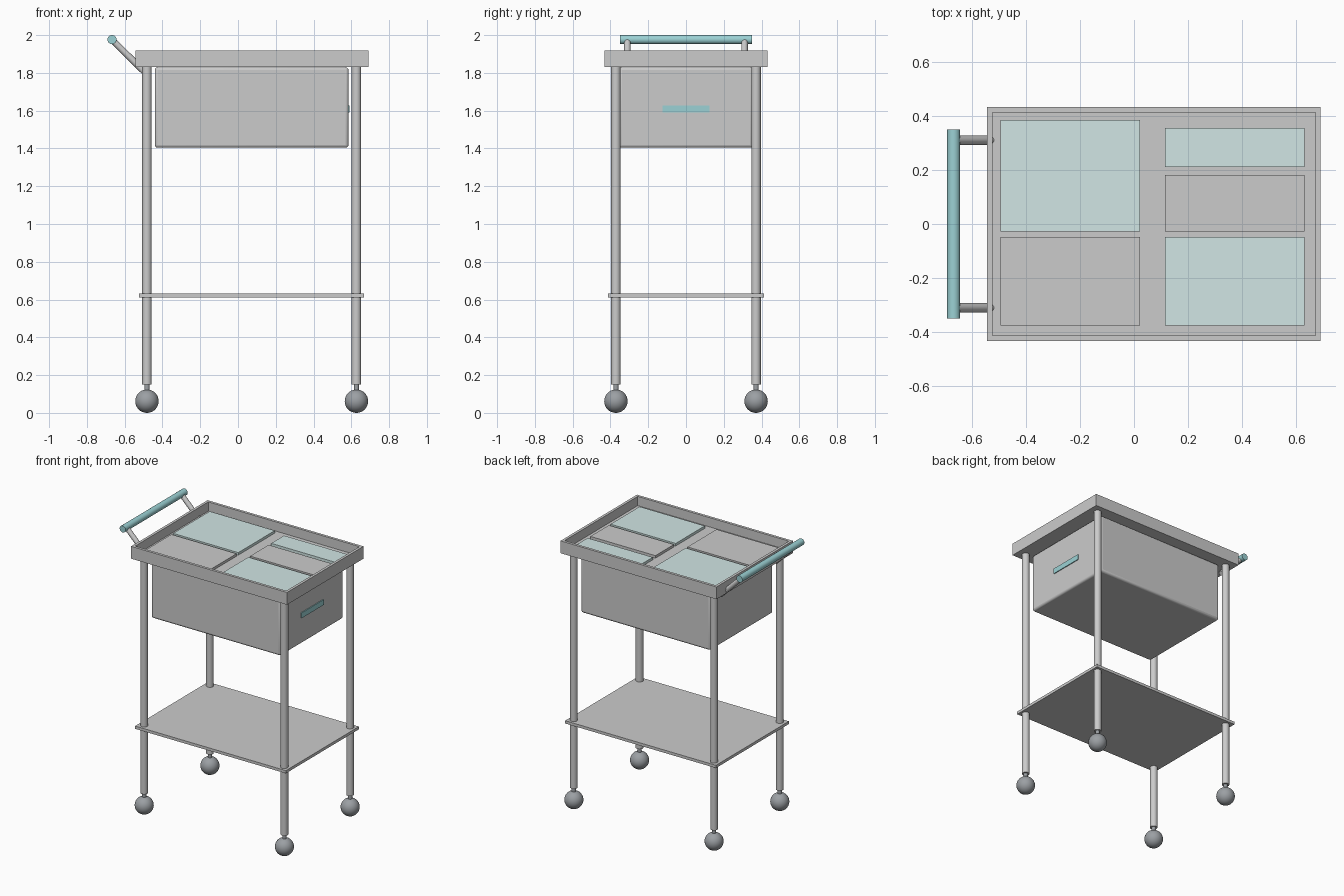
import bpy
from mathutils import Vector

if "Cube" in bpy.data.objects:
    bpy.data.objects.remove(bpy.data.objects["Cube"])


def material(name, rgb):
    m = bpy.data.materials.new(name)
    m.diffuse_color = (*rgb, 1)
    m.use_nodes = True
    m.node_tree.nodes["Principled BSDF"].inputs["Base Color"].default_value = m.diffuse_color
    return m


TEAL = material("teal", (0.33, 0.64, 0.66))
PALE_TEAL = material("pale_teal", (0.64, 0.79, 0.78))
PALE_GREY = material("pale_grey", (0.78, 0.79, 0.80))
RUBBER = material("rubber", (0.33, 0.35, 0.37))


def finish(name, mat=None):
    o = bpy.context.object
    o.name = name
    if mat:
        o.data.materials.append(mat)
    return o


def box(name, lo, hi, mat=None, bevel=0):
    lo, hi = Vector(lo), Vector(hi)
    bpy.ops.mesh.primitive_cube_add(size=1, location=(lo + hi) / 2)
    o = finish(name, mat)
    o.scale = hi - lo
    bpy.ops.object.transform_apply(location=False, rotation=False, scale=True)
    if bevel:
        b = o.modifiers.new("bevel", 'BEVEL')
        b.width, b.segments = bevel, 3
        bpy.ops.object.shade_smooth_by_angle()
    return o


def rod(name, a, b, r, mat=None, sides=24):
    a, b = Vector(a), Vector(b)
    bpy.ops.mesh.primitive_cylinder_add(
        vertices=sides, radius=r, depth=(b - a).length, location=(a + b) / 2,
        rotation=(b - a).to_track_quat('Z', 'Y').to_euler())
    o = finish(name, mat)
    bpy.ops.object.shade_smooth_by_angle()
    return o


# Top tray: a block with an inset, sunken floor
tray = box("top_tray", (-0.543, -0.432, 1.83), (0.69, 0.432, 1.918))
cutter = box("tray_cutter", (-0.524, -0.413, 1.852), (0.671, 0.413, 2.0))
cutter.hide_render = True
cutter.hide_viewport = True
cut = tray.modifiers.new("recess", 'BOOLEAN')
cut.object, cut.operation, cut.solver = cutter, 'DIFFERENCE', 'EXACT'

# Raised panels on the tray floor: x range, y range, colour
LEFT, RIGHT = (-0.493, 0.022), (0.115, 0.63)
panels = [
    (LEFT, (-0.028, 0.384), PALE_TEAL),
    (LEFT, (-0.376, -0.048), PALE_GREY),
    (RIGHT, (0.211, 0.356), PALE_TEAL),
    (RIGHT, (-0.028, 0.181), PALE_GREY),
    (RIGHT, (-0.376, -0.048), PALE_TEAL),
]
for i, (xs, ys, mat) in enumerate(panels):
    box(f"tray_panel_{i + 1}", (xs[0], ys[0], 1.85), (xs[1], ys[1], 1.87), mat)

# Drawer box with its pull
box("drawer_box", (-0.44, -0.355, 1.404), (0.585, 0.355, 1.83), bevel=0.015)
box("drawer_pull", (0.575, -0.125, 1.59), (0.591, 0.125, 1.628), TEAL)

# Lower shelf
box("lower_shelf", (-0.525, -0.412, 0.611), (0.667, 0.412, 0.631), PALE_GREY)

# Legs with ball casters
for xn, x in (("left", -0.482), ("right", 0.627)):
    for yn, y in (("front", -0.371), ("back", 0.371)):
        tag = f"{yn}_{xn}"
        rod(f"leg_{tag}", (x, y, 0.15), (x, y, 1.84), 0.025)
        rod(f"caster_stem_{tag}", (x, y, 0.08), (x, y, 0.16), 0.014, RUBBER, 16)
        bpy.ops.mesh.primitive_uv_sphere_add(
            segments=32, ring_count=16, radius=0.062, location=(x, y, 0.062))
        finish(f"caster_{tag}", RUBBER)
        bpy.ops.object.shade_smooth()

# Push handle on two slanted arms
rod("push_bar", (-0.667, -0.35, 1.976), (-0.667, 0.35, 1.976), 0.024, TEAL)
for n, y in (("front", -0.31), ("back", 0.31)):
    rod(f"handle_arm_{n}", (-0.667, y, 1.976), (-0.493, y, 1.803), 0.017)
